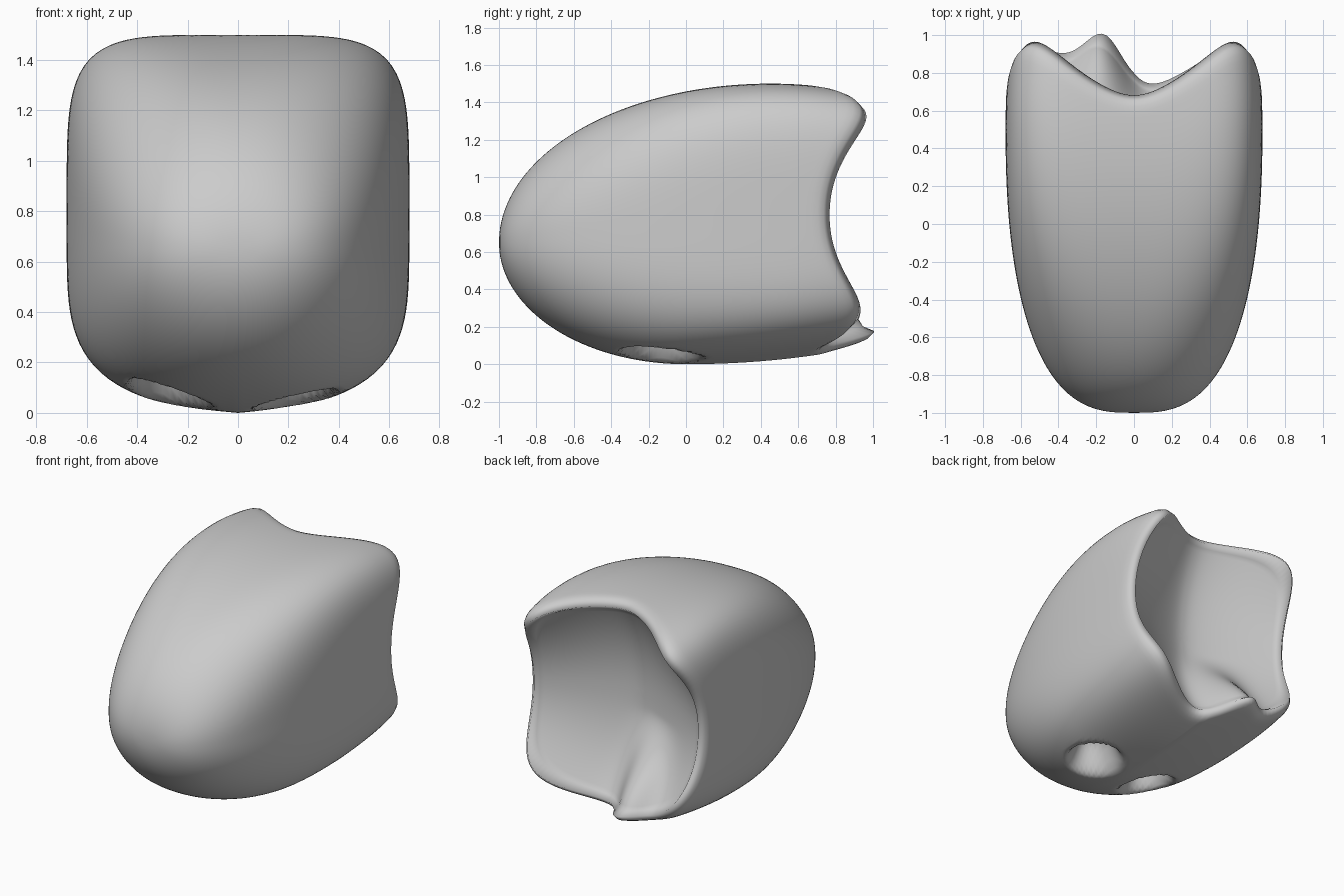
import bpy, bmesh, math

cube = bpy.data.objects.get("Cube")
if cube:
    bpy.data.objects.remove(cube)

SEGMENTS, RINGS, INNER = 160, 84, 26


def smooth(t):
    t = min(1, max(0, t))
    return t * t * (3 - 2 * t)


def arch(v, n, m):
    return max(0, 1 - abs(v) ** n) ** (1 / m)


def section(y, angle):
    """Point on the rounded-square cross-section at depth y."""
    half = 0.68 * arch((y - 0.5) / 1.5 if y < 0.5 else (y - 0.5) * 0.9, 2.3, 2.85)
    top = 0.65 + 0.85 * arch((y - 0.45) / 1.45, 2, 2)
    low = 0.65 - 0.65 * arch(y if y < 0 else 0.55 * y, 2, 2)
    grow = smooth((y + 1) / 1.7)
    mid = low + (top - low) * 0.5
    c, s = math.cos(angle), math.sin(angle)
    n = 2.1 + (2.9 if s > 0 else 2.3) * grow
    r = (abs(c) ** n + abs(s) ** n) ** (-1 / n)
    x, rise = half * r * c, r * s
    # Slight keel along the underside
    keel = 0.15 * abs(x) * grow * max(0, -rise)
    return x, mid + (top - mid) * rise + keel, mid


def back_depth(x, z):
    """Saddle-shaped hollow at the back, with a ridge low down."""
    u, w = abs(x) / 0.66, abs(z - 0.8) / 0.68
    fold = math.sqrt(u * u + 0.01) - 0.1
    y = 0.5 + 0.19 * w ** 2.2 + 0.3 * fold ** 1.2 + 0.2 * (u * w) ** 2
    ridge = math.exp(-((x + 0.17) / 0.16) ** 2) * smooth((0.7 - z) / 0.5)
    return y + 0.25 * ridge


def nostril_lift(x, y, z):
    """Upward push that forms the two hollows underneath."""
    lift = 0
    for cx, cy in ((-0.27, -0.19), (0.23, -0.13)):
        r = math.hypot((x - cx) / 0.165, (y - cy) / 0.22)
        lift += 0.23 * smooth((1.08 - r) / 0.75)
    return lift * smooth((0.4 - z) / 0.2)


bm = bmesh.new()
angles = [math.tau * i / SEGMENTS for i in range(SEGMENTS)]
rims = []
for a in angles:
    x, z, mid = section(0.85, a)
    rims.append(back_depth(x, z))

# Outer skin, from the tip to the wavy back rim, rounded over at the lip
rings = []
for k in range(1, RINGS + 1):
    t = (k / RINGS) ** 1.5
    lip = min(1, max(0, (t - 0.95) / 0.05))
    shrink = 1 - 0.06 * (1 - math.sqrt(1 - lip * lip))
    ring = []
    for a, rim in zip(angles, rims):
        y = -1 + (rim + 1) * t
        x, z, mid = section(y, a)
        z += nostril_lift(x, y, z)
        ring.append(bm.verts.new((x * shrink, y, mid + (z - mid) * shrink)))
    rings.append(ring)

# Hollow back, drawn in from the rim to the middle
edge = [v.co.copy() for v in rings[-1]]
for k in range(1, INNER):
    s = 1 - k / INNER
    ring = []
    for p in edge:
        x, z = p.x * s, 0.8 + (p.z - 0.8) * s
        ring.append(bm.verts.new((x, back_depth(x, z), z)))
    rings.append(ring)

for a, b in zip(rings, rings[1:]):
    for i in range(SEGMENTS):
        j = (i + 1) % SEGMENTS
        bm.faces.new((a[i], a[j], b[j], b[i]))

# Close the tip and the middle of the hollow
for ring, point in ((rings[0], (0, -1, 0.65)),
                    (rings[-1], (0, back_depth(0, 0.8), 0.8))):
    pole = bm.verts.new(point)
    for i in range(SEGMENTS):
        bm.faces.new((ring[i], ring[(i + 1) % SEGMENTS], pole))

bmesh.ops.recalc_face_normals(bm, faces=bm.faces)
mesh = bpy.data.meshes.new("nose_body")
bm.to_mesh(mesh)
bm.free()
mesh.shade_smooth()
body = bpy.data.objects.new("nose_body", mesh)
bpy.context.collection.objects.link(body)
